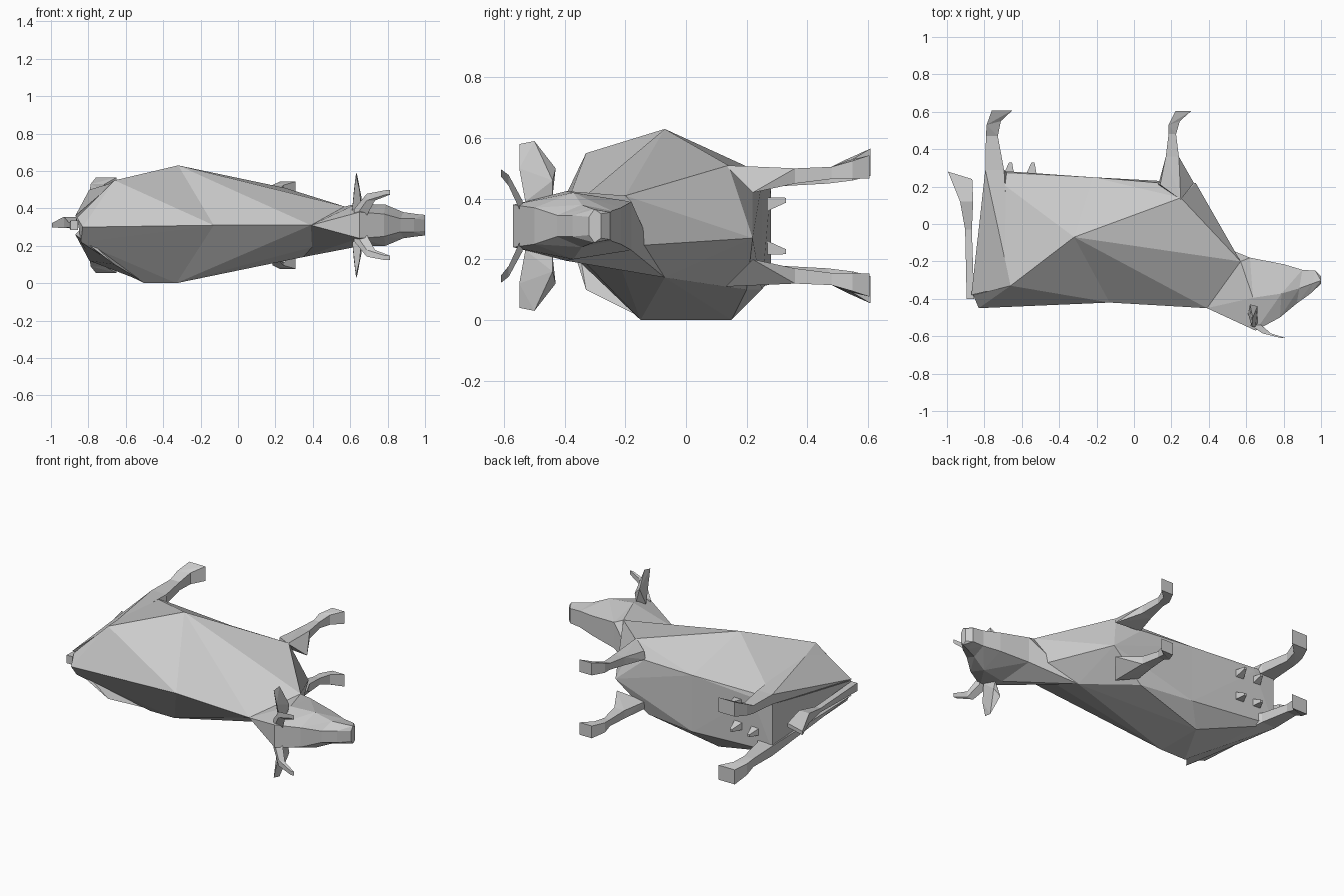
import bpy, bmesh
from mathutils import Vector

MID = 0.31  # height of the animal's symmetry plane (it lies on its side)


def flip(points):
    return [(x, y, 2 * MID - z) for x, y, z in points]


def hulls(name, groups):
    """One flat-shaded object made of a convex hull per point group."""
    bm = bmesh.new()
    for pts in groups:
        vs = [bm.verts.new(p) for p in pts]
        res = bmesh.ops.convex_hull(bm, input=vs)
        junk = [g for g in set(res["geom_interior"] + res["geom_unused"])
                if isinstance(g, bmesh.types.BMVert)]
        if junk:
            bmesh.ops.delete(bm, geom=junk, context='VERTS')
    bmesh.ops.recalc_face_normals(bm, faces=bm.faces)
    me = bpy.data.meshes.new(name)
    bm.to_mesh(me)
    bm.free()
    ob = bpy.data.objects.new(name, me)
    bpy.context.collection.objects.link(ob)
    return ob


def ring(x, y, z, hx, hz, dy=0.0):
    """Rectangle section, tilted along y by dy."""
    return [(x + sx * hx, y - sx * dy, z + sz * hz) for sx, sz in
            ((-1, -1), (1, -1), (1, 1), (-1, 1))]


def chain(rings):
    return [a + b for a, b in zip(rings, rings[1:])]


def both_sides(name, groups):
    hulls(name + "_upper", groups)
    hulls(name + "_lower", [flip(g) for g in groups])


throat = (0.57, -0.20, 0.41)
low_shoulder = (0.35, -0.07, 0.14)
nape = (0.39, -0.45, 0.31)

# Torso in two halves, flattened on the ground side
waist = [(-0.13, -0.42, 0.31), (-0.32, -0.07, 0.63), (-0.22, 0.25, 0.45),
         (-0.22, 0.25, 0.10), (-0.33, 0.15, 0.0), (-0.15, -0.05, 0.06),
         (-0.33, -0.15, 0.0)]
rump = [(-0.83, -0.45, 0.30), (-0.86, -0.38, 0.35), (-0.84, -0.38, 0.22),
        (-0.66, -0.33, 0.55), (-0.50, -0.15, 0.0),
        (-0.65, 0.28, 0.44), (-0.65, 0.27, 0.15),
        (-0.79, 0.28, 0.47), (-0.79, 0.28, 0.14)]
chest = [nape, throat, low_shoulder, (0.25, 0.14, 0.51), (0.57, -0.24, 0.24),
         (0.33, 0.22, 0.27), (0.13, 0.22, 0.44), (0.12, 0.20, 0.10)]
hulls("torso", [waist + rump, waist + chest])

# Hind legs: broad thigh, shank, angled hoof
hind = [ring(-0.745, 0.29, 0.47, 0.05, 0.03),
        ring(-0.76, 0.47, 0.475, 0.032, 0.025),
        ring(-0.75, 0.54, 0.495, 0.038, 0.035, -0.01),
        ring(-0.705, 0.608, 0.52, 0.055, 0.045)]
thigh = [(-0.87, -0.38, 0.36), (-0.85, -0.36, 0.34), (-0.67, 0.26, 0.44)]
both_sides("hind_leg", chain(hind))
hulls("thigh_upper", [thigh + [(-0.66, -0.33, 0.54)] + hind[0]])
hulls("thigh_lower", [flip(thigh + hind[0])
                      + [(-0.51, -0.15, 0.01), (-0.66, -0.33, 0.10)]])

# Front legs: tapered shoulder, shank, angled hoof
front = [ring(0.205, 0.36, 0.475, 0.035, 0.025),
         ring(0.205, 0.48, 0.485, 0.02, 0.02),
         ring(0.215, 0.54, 0.495, 0.03, 0.03, -0.01),
         ring(0.265, 0.605, 0.505, 0.042, 0.038)]
shoulder = [(0.13, 0.21, 0.44), (0.25, 0.13, 0.51), (0.32, 0.22, 0.42),
            (0.14, 0.21, 0.49)] + front[0]
both_sides("front_leg", [shoulder] + chain(front))


def head_ring(top, bottom, wide_top, wide_mid, wide_bottom):
    """Six-sided head section from a forehead point and a jaw point."""
    t, b = Vector(top), Vector(bottom)
    m = t.lerp(b, 0.45)
    return [(p.x, p.y, MID + s * h) for s in (-1, 1)
            for p, h in ((t, wide_top), (m, wide_mid), (b, wide_bottom))]


# Head from nape to muzzle
rings = [
    head_ring((0.65, -0.57), (0.62, -0.18), 0.07, 0.115, 0.08),
    head_ring((0.78, -0.50), (0.80, -0.215), 0.06, 0.11, 0.06),
    head_ring((0.87, -0.425), (0.90, -0.245), 0.035, 0.07, 0.05),
    head_ring((0.94, -0.375), (0.97, -0.25), 0.035, 0.06, 0.045),
    head_ring((1.00, -0.32), (1.00, -0.28), 0.03, 0.055, 0.04)]
skull = [nape, (0.57, -0.53, MID), throat, low_shoulder]
hulls("head", [skull + rings[0]] + chain(rings))

# Ears: thin leaf shapes
both_sides("ear", [[
    (0.61, -0.48, 0.39), (0.66, -0.53, 0.39), (0.65, -0.44, 0.41),
    (0.65, -0.55, 0.50), (0.62, -0.43, 0.50), (0.66, -0.44, 0.46),
    (0.63, -0.55, 0.58), (0.635, -0.50, 0.59)]])

# Horns: out, then forward
both_sides("horn", chain([
    ring(0.65, -0.54, 0.37, 0.03, 0.025),
    ring(0.71, -0.585, 0.46, 0.022, 0.018),
    ring(0.80, -0.61, 0.485, 0.012, 0.012)]))

# Tail with tuft
hulls("tail", chain([
    ring(-0.875, -0.40, 0.31, 0.02, 0.025),
    ring(-0.885, -0.03, 0.31, 0.018, 0.012),
    ring(-0.895, 0.12, 0.325, 0.035, 0.03),
    ring(-0.93, 0.26, 0.31, 0.065, 0.012, 0.02)]))

# Teats
groups = []
for x in (-0.67, -0.55):
    for s in (-1, 1):
        groups.append(ring(x, 0.26, MID + s * 0.07, 0.03, 0.025)
                      + ring(x + 0.01, 0.33, MID + s * 0.085, 0.008, 0.008))
hulls("udder", groups)
